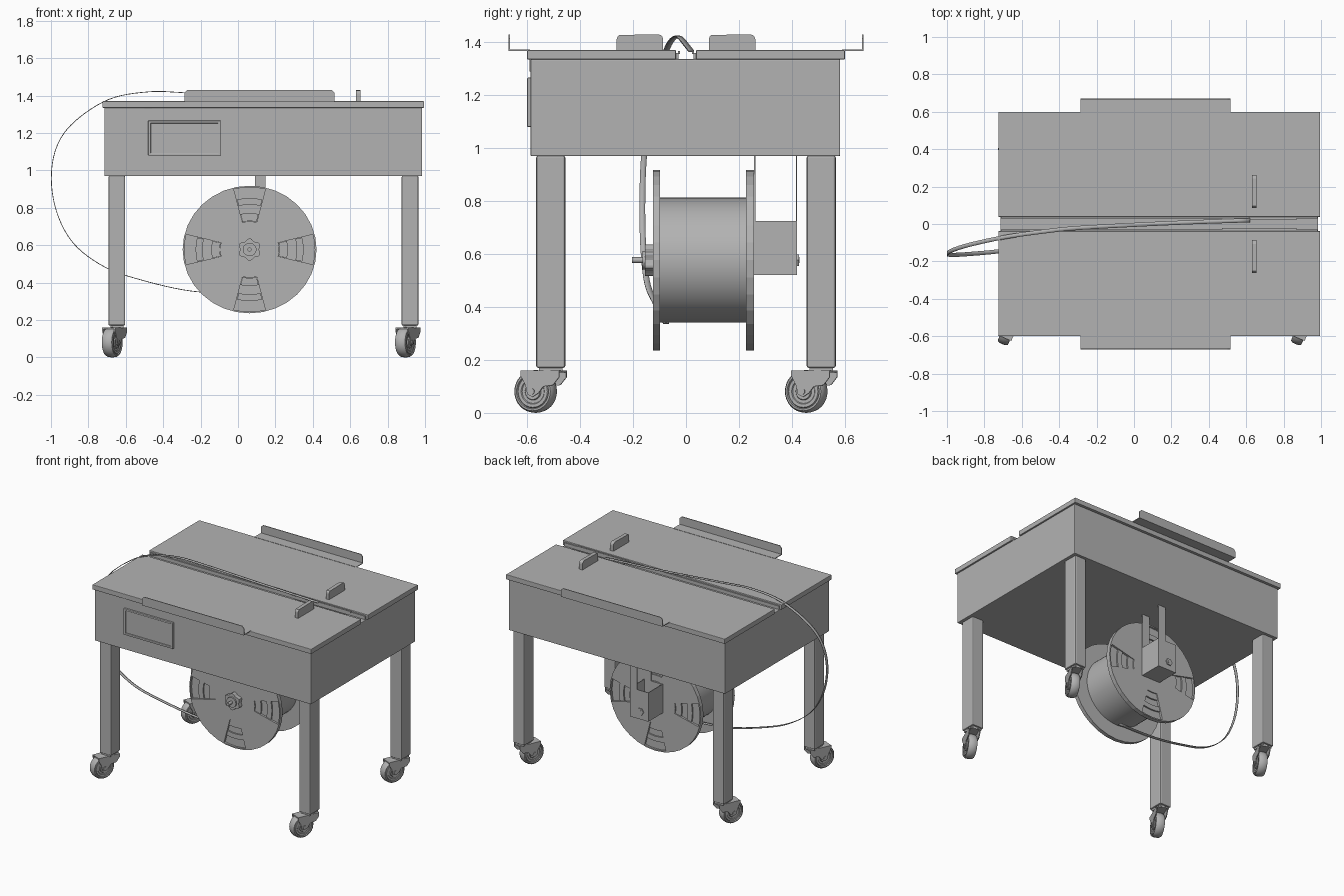
import bpy, bmesh
from math import sin, cos, pi, radians, atan2
from mathutils import Vector, Matrix

cube = bpy.data.objects.get("Cube")
if cube:
    bpy.data.objects.remove(cube, do_unlink=True)

grey = bpy.data.materials.new("plain grey")
grey.use_nodes = True
GREY = (0.45, 0.45, 0.45, 1)
grey.diffuse_color = GREY
grey.node_tree.nodes["Principled BSDF"].inputs["Base Color"].default_value = GREY


def finish(name, bm, bevel=0, smooth=False, segments=2):
    bmesh.ops.recalc_face_normals(bm, faces=bm.faces)
    mesh = bpy.data.meshes.new(name)
    bm.to_mesh(mesh)
    bm.free()
    mesh.materials.append(grey)
    ob = bpy.data.objects.new(name, mesh)
    bpy.context.collection.objects.link(ob)
    if bevel:
        mod = ob.modifiers.new("bevel", "BEVEL")
        mod.width, mod.segments = bevel, segments
    if smooth:
        bpy.ops.object.select_all(action="DESELECT")
        ob.select_set(True)
        bpy.context.view_layer.objects.active = ob
        bpy.ops.object.shade_smooth_by_angle(angle=radians(35))
    return ob


def box(name, x, y, z, bevel=0):
    bm = bmesh.new()
    bmesh.ops.create_cube(bm, size=1)
    for v in bm.verts:
        v.co = [a[0] + (c + 0.5) * (a[1] - a[0]) for a, c in zip((x, y, z), v.co)]
    return finish(name, bm, bevel)


def add_prism(bm, pts, y0, y1):
    """Extrude an xz outline from y0 to y1."""
    face = bm.faces.new([bm.verts.new((x, y0, z)) for x, z in pts])
    ext = bmesh.ops.extrude_face_region(bm, geom=[face])
    new = [g for g in ext["geom"] if isinstance(g, bmesh.types.BMVert)]
    bmesh.ops.translate(bm, vec=(0, y1 - y0, 0), verts=new)


def prism(name, pts, y0, y1, **kw):
    bm = bmesh.new()
    add_prism(bm, pts, y0, y1)
    return finish(name, bm, **kw)


def ring(r, n, cx=0, cz=0, sx=1):
    return [(cx + sx * r * cos(2 * pi * i / n), cz + r * sin(2 * pi * i / n)) for i in range(n)]


# Table body, split top and the slot rails
box("table_body", (-0.715, 0.985), (-0.587, 0.582), (0.97, 1.336), 0.004)
for s, side in ((-1, "front"), (1, "back")):
    box(side + "_top_panel", (-0.725, 0.995), sorted((s * 0.038, s * 0.6)), (1.335, 1.37), 0.003)
    box(side + "_slot_rail", (-0.71, 0.98), sorted((s * 0.029, s * 0.038)), (1.336, 1.36))
    box(side + "_slot_guide", (0.47, 0.87), sorted((s * 0.022, s * 0.03)), (1.355, 1.367))
    # Thin folded tray at the edge of the top
    box(side + "_tray_floor", (-0.285, 0.515), sorted((s * 0.59, s * 0.67)), (1.367, 1.372))
    tray = [(-0.285, 1.368), (0.515, 1.368), (0.515, 1.415), (0.5, 1.43), (-0.27, 1.43), (-0.285, 1.415)]
    prism(side + "_tray_lip", tray, s * 0.665, s * 0.67)
    # Upright stop with rounded upper corners
    yc = s * 0.174
    outline = [(-0.088, 1.368), (0.088, 1.368)]
    for a in range(0, 181, 30):
        t = radians(a)
        outline.append(((0.068 if a <= 90 else -0.068) + 0.02 * cos(t), 1.41 + 0.02 * sin(t)))
    stop = prism(side + "_upright_stop", outline, -0.013, 0.013)
    stop.matrix_world = Matrix.Translation((0.643, yc, 0)) @ Matrix.Rotation(pi / 2, 4, "Z")

# Control panel: raised frame round a flat screen
box("panel_screen", (-0.475, -0.1), (-0.592, -0.58), (1.085, 1.26))
for z in (1.08, 1.252):
    box("panel_frame_rail", (-0.48, -0.093), (-0.6, -0.58), (z, z + 0.014), 0.003)
for x in (-0.48, -0.107):
    box("panel_frame_stile", (x, x + 0.014), (-0.6, -0.58), (1.08, 1.266), 0.003)
box("panel_hinge", (-0.5, -0.46), (-0.592, -0.58), (1.29, 1.336))


# Casters, all swivelled the same way
FORK = [(-.05, .16), (-.05, .135), (-.025, .105), (.015, .1), (.035, .075), (.06, .06),
        (.08, .07), (.088, .105), (.108, .14), (.108, .16)]
WHEEL = [(.012, .03), (.03, .03), (.033, .024), (.045, .024), (.048, .028), (.06, .028),
         (.063, .024), (.066, .03), (.073, .029), (.079, .02), (.081, 0)]


def caster(cx, cy):
    place = Matrix.Translation((cx, cy, 0)) @ Matrix.Rotation(atan2(-0.92, -0.4), 4, "Z")
    half = [(r, w) for r, w in WHEEL]
    profile = [(0, .03)] + half + [(r, -w) for r, w in reversed(half[:-1])] + [(0, -.03)]
    bm = bmesh.new()
    vs = [bm.verts.new((r, w, 0)) for r, w in profile]
    es = [bm.edges.new(p) for p in zip(vs, vs[1:])]
    bmesh.ops.spin(bm, geom=vs + es, cent=(0, 0, 0), axis=(0, 1, 0), angle=2 * pi, steps=32)
    bmesh.ops.remove_doubles(bm, verts=bm.verts, dist=0.0001)
    wheel = finish("caster_wheel", bm, smooth=True)
    wheel.matrix_world = place @ Matrix.Translation((0.062, 0, 0.081))
    bm = bmesh.new()
    for y in (-0.038, 0.032):
        add_prism(bm, FORK, y, y + 0.006)
    add_prism(bm, [(-.05, .152), (.108, .152), (.108, .16), (-.05, .16)], -0.038, 0.038)
    add_prism(bm, ring(0.012, 12, 0.062, 0.081), -0.042, 0.042)
    finish("caster_fork", bm).matrix_world = place


# Legs with mounting plates
for cx in (-0.648, 0.92):
    for cy in (-0.511, 0.511):
        box("leg", (cx - .045, cx + .045), (cy - .055, cy + .055), (0.17, 0.972), 0.008)
        box("caster_plate", (cx - .035, cx + .035), (cy - .045, cy + .045), (0.158, 0.171))
        caster(cx, cy)

# Reel: drum, flanges with recessed windows, ribs, hub and axle
RX, RZ, SX = 0.062, 0.577, 1.05


def sector(r0, r1, mid, spread):
    pts = []
    for r, angles in ((r1, range(-2, 3)), (r0, range(2, -3, -1))):
        for i in angles:
            a = mid + radians(spread) * i / 2
            pts.append((RX + SX * r * cos(a), RZ + r * sin(a)))
    return pts


prism("reel_drum", ring(0.236, 64, RX, RZ, SX), -0.1, 0.228, smooth=True)
for side, inner, outer in (("front", -0.098, -0.125), ("back", 0.226, 0.257)):
    flange = prism(side + "_reel_flange", ring(0.341, 32, RX, RZ, SX), inner, outer)
    step = 0.014 if outer > 0 else -0.014
    cut, ribs = bmesh.new(), bmesh.new()
    for k in range(4):
        mid = k * pi / 2
        add_prism(cut, sector(0.15, 0.332, mid, 14), outer - step, outer + step)
        for r0, r1 in ((0.152, 0.195), (0.24, 0.275)):
            add_prism(ribs, sector(r0, r1, mid, 13.5), outer - 1.2 * step, outer - 0.3 * step)
    finish(side + "_flange_ribs", ribs)
    cutter = finish("window_cutter", cut)
    cutter.hide_render = True
    mod = flange.modifiers.new("windows", "BOOLEAN")
    mod.operation, mod.object, mod.solver = "DIFFERENCE", cutter, "EXACT"
    bpy.context.view_layer.objects.active = flange
    bpy.ops.object.modifier_apply(modifier=mod.name)
    bpy.data.objects.remove(cutter, do_unlink=True)

knob = [(RX + SX * (0.054 + 0.006 * cos(6 * a)) * sin(a), RZ + (0.054 + 0.006 * cos(6 * a)) * cos(a))
        for a in [2 * pi * i / 36 for i in range(36)]]
prism("reel_knob", knob, -0.155, -0.124)
prism("reel_knob_collar", ring(0.035, 24, RX, RZ, SX), -0.165, -0.15, smooth=True)
prism("reel_axle", ring(0.011, 16, RX, RZ), -0.204, 0.428, smooth=True)

# Reel bracket: box open at the top, hung from two thin straps
BX, BY, BZ = (RX - 0.06, RX + 0.085), (0.257, 0.42), (0.52, 0.725)
box("bracket_floor", BX, BY, (0.52, 0.525))
for i, x in enumerate(BX):
    box("bracket_side", (x - 0.005 * i, x + 0.005 * (1 - i)), BY, BZ)
for y in (0.257, 0.415):
    box("bracket_plate", BX, (y, y + 0.005), BZ)
    box("hanging_strap", (0.09, 0.147), (y, y + 0.005), (0.7, 0.975))
prism("axle_nut", ring(0.025, 6, RX, RZ), 0.418, 0.427)

# Packing band: from the slot, out round the side and down to the drum
PATH = [(.62, .02, 1.366), (.2, .005, 1.385), (-.28, -.02, 1.415), (-.48, -.04, 1.42), (-.69, -.07, 1.38),
        (-.875, -.11, 1.26), (-.97, -.14, 1.125), (-.998, -.16, .95), (-.965, -.165, .765),
        (-.875, -.16, .605), (-.715, -.145, .485), (-.52, -.115, .415), (-.25, -.085, .355), (.06, -.075, .338)]
pts = [Vector(p) for p in PATH]
pts = [2 * pts[0] - pts[1]] + pts + [2 * pts[-1] - pts[-2]]
line = []
for a, b, c, d in zip(pts, pts[1:], pts[2:], pts[3:]):
    for i in range(6):
        t = i / 6
        line.append(0.5 * (2 * b + (c - a) * t + (2 * a - 5 * b + 4 * c - d) * t ** 2
                           + (3 * b - a - 3 * c + d) * t ** 3))
line.append(pts[-2])
bm = bmesh.new()
edge = Vector((0, 0.011, 0))
rows = [(bm.verts.new(p - edge), bm.verts.new(p + edge)) for p in line]
for (a, b), (c, d) in zip(rows, rows[1:]):
    bm.faces.new((a, b, d, c))
band = finish("packing_band", bm, smooth=True)
solid = band.modifiers.new("thickness", "SOLIDIFY")
solid.thickness, solid.offset = 0.004, 0
